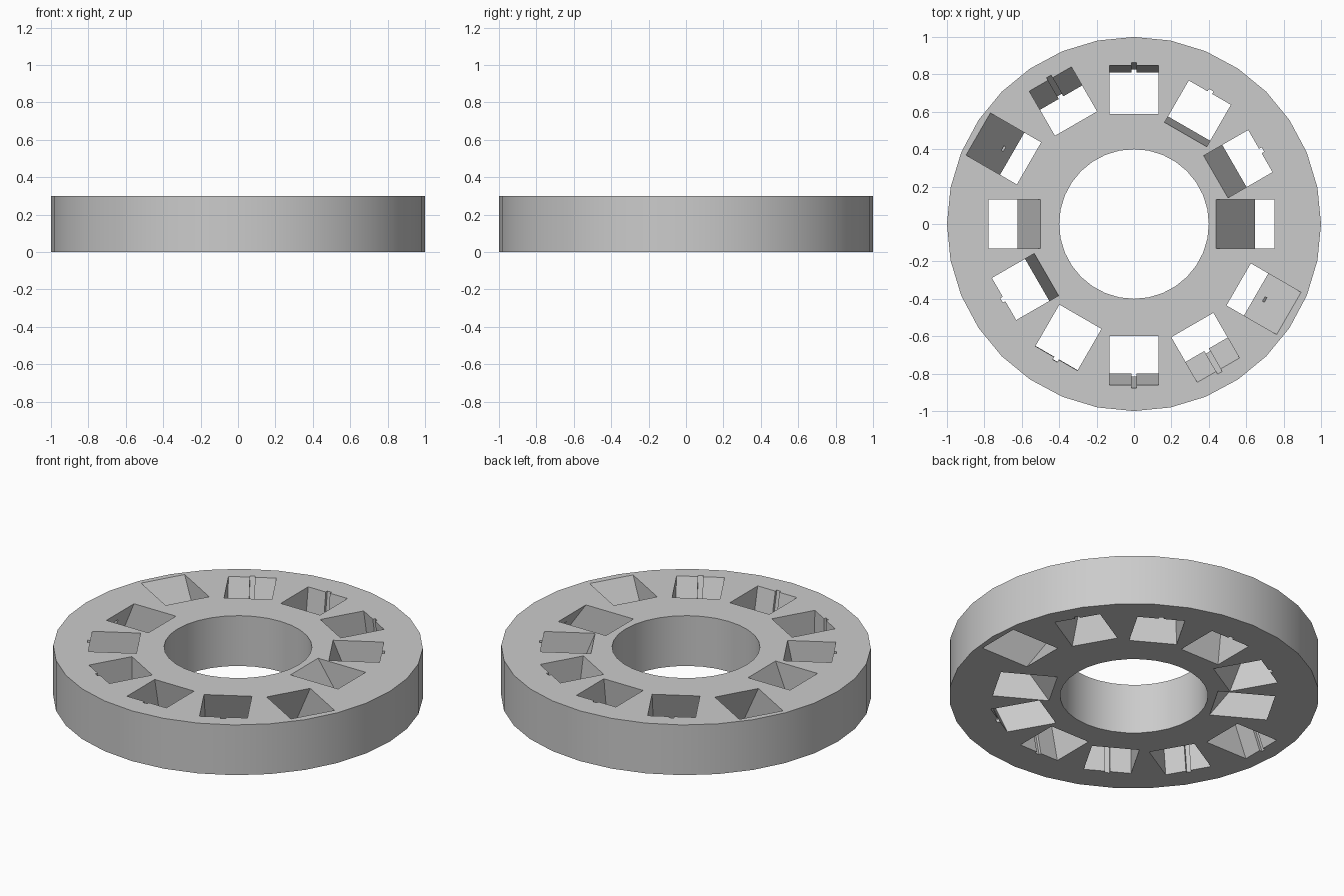
import bpy, bmesh
from math import radians
from mathutils import Matrix

cube = bpy.data.objects.get("Cube")
if cube:
    bpy.data.objects.remove(cube, do_unlink=True)

THICK = 0.3
SLOT_RADIUS = 0.7
SLOT_LENGTH, SLOT_WIDTH, SLOT_HEIGHT = 0.257, 0.26, 0.62

grey = bpy.data.materials.new("plain_grey")
grey.use_nodes = True
grey.diffuse_color = (0.6, 0.6, 0.6, 1)
grey.node_tree.nodes["Principled BSDF"].inputs["Base Color"].default_value = (0.6, 0.6, 0.6, 1)


def make_object(name, bm):
    bmesh.ops.recalc_face_normals(bm, faces=bm.faces)
    mesh = bpy.data.meshes.new(name)
    bm.to_mesh(mesh)
    bm.free()
    mesh.materials.append(grey)
    obj = bpy.data.objects.new(name, mesh)
    bpy.context.collection.objects.link(obj)
    return obj


def add_cylinder(bm, radius, height, sides):
    place = Matrix.Translation((0, 0, THICK / 2)) @ Matrix.Rotation(radians(90), 4, "Z")
    bmesh.ops.create_cone(bm, cap_ends=True, segments=sides, radius1=radius,
                          radius2=radius, depth=height, matrix=place)


def add_box(bm, frame, centre, size):
    place = frame @ Matrix.Translation(centre) @ Matrix.Diagonal((*size, 1))
    bmesh.ops.create_cube(bm, size=1, matrix=place)


def cut(target, bm, name):
    cutter = make_object(name, bm)
    cutter.hide_render = True
    mod = target.modifiers.new(name, "BOOLEAN")
    mod.operation = "DIFFERENCE"
    mod.solver = "EXACT"
    mod.use_self = True
    mod.object = cutter
    bpy.context.view_layer.objects.active = target
    bpy.ops.object.modifier_apply(modifier=mod.name)
    bpy.data.objects.remove(cutter, do_unlink=True)


# Ring body
bm = bmesh.new()
add_cylinder(bm, 1, THICK, 32)
ring = make_object("slotted_ring", bm)

# Round centre hole
bm = bmesh.new()
add_cylinder(bm, 0.4, THICK * 2, 32)
cut(ring, bm, "centre_hole")

# Square slots, each half of the ring fanning through its own range of tilts
tilts = [35 - 14 * i for i in range(6)] + [22 - 11.2 * i for i in range(6)]
for i, tilt in enumerate(tilts):
    frame = (Matrix.Rotation(radians(30 * i), 4, "Z")
             @ Matrix.Translation((SLOT_RADIUS, 0, THICK / 2))
             @ Matrix.Rotation(radians(-tilt), 4, "Y"))
    bm = bmesh.new()
    add_box(bm, frame, (0, 0, 0), (SLOT_LENGTH, SLOT_WIDTH, SLOT_HEIGHT))
    # Narrow groove in the outer wall, only a nick on the steepest slots
    low, high = -SLOT_HEIGHT / 2 + 0.02, SLOT_HEIGHT / 2 - 0.02
    if abs(tilt) > 30:
        low, high = -0.01, 0.01
    elif tilt > 21.5:
        high = 0.05
    add_box(bm, frame, (SLOT_LENGTH / 2, 0, (low + high) / 2), (0.03, 0.028, high - low))
    cut(ring, bm, "slot_cutter")

# Smooth round walls with crisp edges
bpy.ops.object.select_all(action="DESELECT")
ring.select_set(True)
bpy.context.view_layer.objects.active = ring
bpy.ops.object.shade_smooth_by_angle(angle=radians(30))
